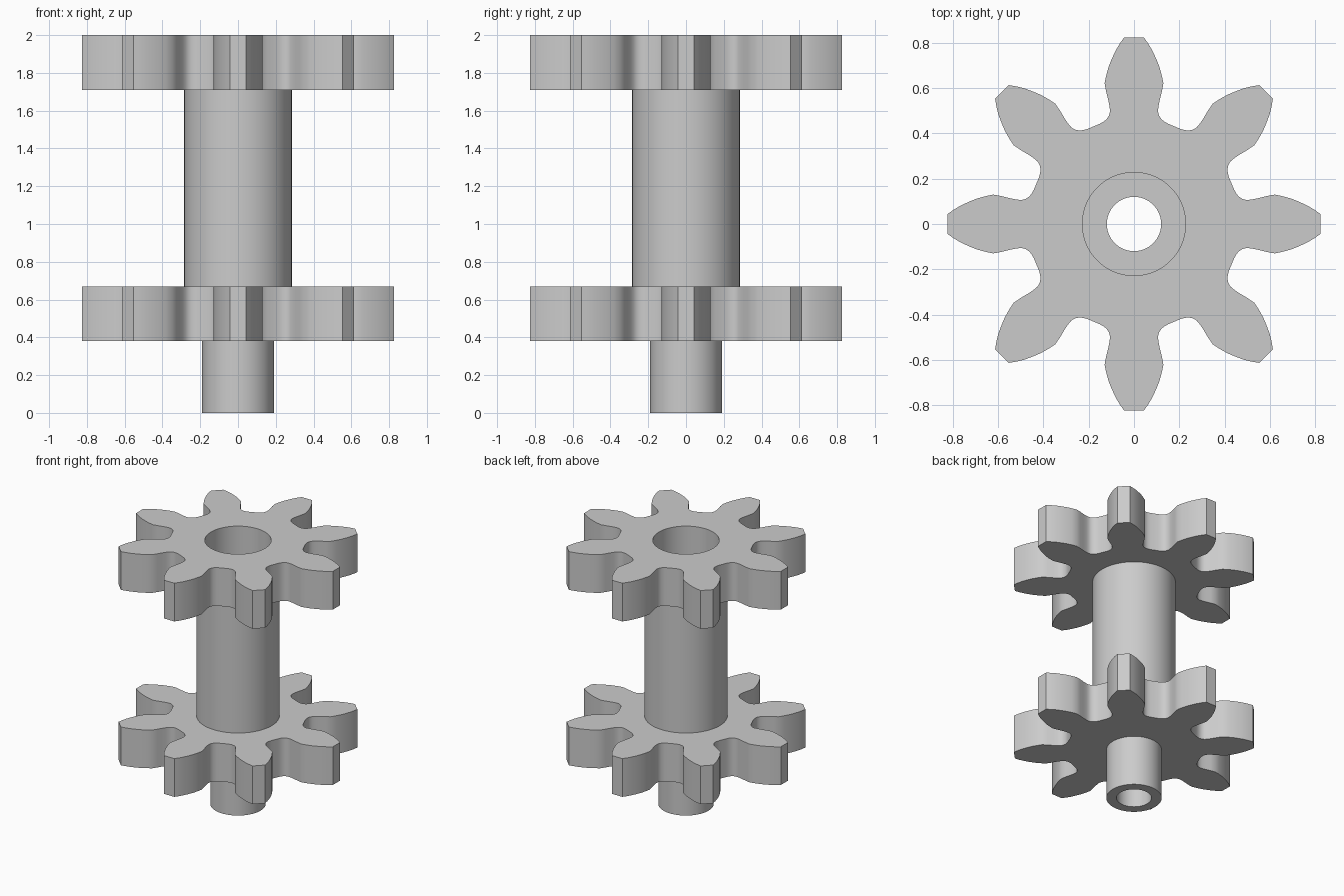
import bpy, bmesh
from math import sin, cos, pi, radians

cube = bpy.data.objects.get("Cube")
if cube:
    bpy.data.objects.remove(cube, do_unlink=True)

grey = bpy.data.materials.new("plain grey")
grey.use_nodes = True
grey.diffuse_color = (0.6, 0.6, 0.6, 1)
grey.node_tree.nodes["Principled BSDF"].inputs["Base Color"].default_value = (0.6, 0.6, 0.6, 1)

TEETH = 8
SIDES = 72


def finish(bm, name):
    bmesh.ops.recalc_face_normals(bm, faces=bm.faces[:])
    mesh = bpy.data.meshes.new(name)
    bm.to_mesh(mesh)
    bm.free()
    mesh.materials.append(grey)
    obj = bpy.data.objects.new(name, mesh)
    bpy.context.collection.objects.link(obj)
    bpy.ops.object.select_all(action='DESELECT')
    obj.select_set(True)
    bpy.context.view_layer.objects.active = obj
    bpy.ops.object.shade_smooth_by_angle(angle=radians(30))
    return obj


def circle(radius):
    return [(radius * cos(2 * pi * i / SIDES), radius * sin(2 * pi * i / SIDES))
            for i in range(SIDES)]


# Half a tooth, tip to valley: (distance from axis along tooth, half width)
HALF = [(.825, .043), (.797, .063), (.765, .082), (.73, .098), (.695, .112),
        (.66, .122), (.622, .13), (.585, .123), (.55, .114), (.52, .108),
        (.498, .106), (.48, .11), (.463, .121), (.451, .136), (.442, .153)]


def gear_outline():
    tooth = [(u, -v) for u, v in reversed(HALF)] + HALF
    points = []
    for k in range(TEETH):
        c, s = cos(2 * pi * k / TEETH), sin(2 * pi * k / TEETH)
        points += [(u * c - v * s, u * s + v * c) for u, v in tooth]
    return points


def gear(name, bottom, top, bore):
    bm = bmesh.new()
    edges = []
    for loop in (gear_outline(), circle(bore)):
        verts = [bm.verts.new((x, y, bottom)) for x, y in loop]
        edges += [bm.edges.new((verts[i - 1], verts[i])) for i in range(len(verts))]
    bmesh.ops.triangle_fill(bm, edges=edges, use_beauty=True, normal=(0, 0, 1))
    new = bmesh.ops.extrude_face_region(bm, geom=bm.faces[:], use_keep_orig=True)
    moved = [g for g in new["geom"] if isinstance(g, bmesh.types.BMVert)]
    bmesh.ops.translate(bm, verts=moved, vec=(0, 0, top - bottom))
    return finish(bm, name)


def lathe(name, profile):
    bm = bmesh.new()
    rings = [[bm.verts.new((x, y, z)) for x, y in circle(r)] for r, z in profile]
    for j, ring in enumerate(rings):
        prev = rings[j - 1]
        for i in range(SIDES):
            bm.faces.new((prev[i - 1], prev[i], ring[i], ring[i - 1]))
    return finish(bm, name)


# Hollow stepped axle: narrow peg, wide shaft, socket at the top
lathe("axle", [(.19, 0), (.19, .67), (.285, .67), (.285, 1.71),
               (.228, 1.71), (.228, 1.62), (.12, 1.62), (.12, 0)])

# Two matching gears
gear("lower_gear", .38, .67, .19)
gear("upper_gear", 1.71, 2, .228)
